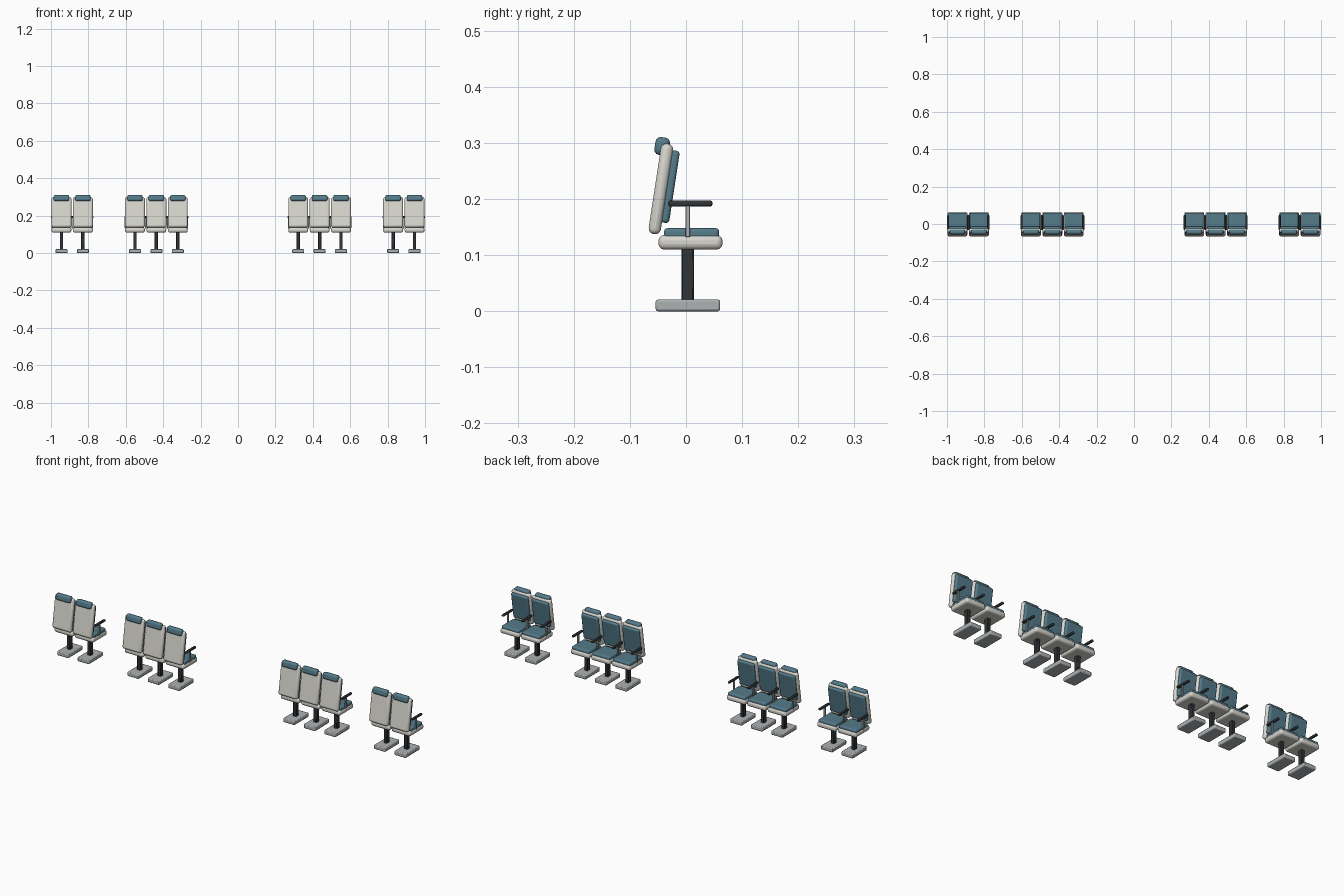
import bpy, math

if "Cube" in bpy.data.objects:
    bpy.data.objects.remove(bpy.data.objects["Cube"])

def material(name, rgb):
    m = bpy.data.materials.new(name)
    m.diffuse_color = (*rgb, 1)
    m.use_nodes = True
    m.node_tree.nodes["Principled BSDF"].inputs["Base Color"].default_value = m.diffuse_color
    return m

SHELL = material("shell", (0.68, 0.67, 0.62))
FABRIC = material("fabric", (0.09, 0.2, 0.26))
DARK = material("dark", (0.03, 0.035, 0.04))
METAL = material("metal", (0.42, 0.44, 0.45))
TILT = math.radians(-8.7)

def block(name, loc, size, bevel, mat, tilt=0.0, segments=3):
    bpy.ops.mesh.primitive_cube_add(size=1, location=loc)
    ob = bpy.context.object
    ob.name = name
    ob.scale = size
    bpy.ops.object.transform_apply(location=False, rotation=False, scale=True)
    ob.rotation_euler.x = tilt
    ob.data.materials.append(mat)
    mod = ob.modifiers.new("rounded", 'BEVEL')
    mod.width = bevel
    mod.segments = segments
    bpy.ops.object.shade_smooth_by_angle(angle=math.radians(35))
    return ob

def seat(x):
    # floor foot and column
    block("foot", (x, 0.0035, 0.0105), (0.064, 0.115, 0.021), 0.004, METAL, segments=2)
    block("column", (x, 0.003, 0.066), (0.018, 0.022, 0.098), 0.002, DARK, segments=1)
    # seat pan and cushion
    block("seat_pan", (x, 0.008, 0.123), (0.106, 0.114, 0.026), 0.010, SHELL)
    block("seat_cushion", (x, 0.010, 0.138), (0.098, 0.098, 0.020), 0.006, FABRIC)
    # reclined back shell, pad and headrest
    block("back_shell", (x, -0.0448, 0.218), (0.106, 0.022, 0.163), 0.010, SHELL, TILT)
    block("back_cushion", (x, -0.0285, 0.222), (0.092, 0.016, 0.130), 0.006, FABRIC, TILT)
    block("headrest", (x, -0.0425, 0.294), (0.083, 0.026, 0.032), 0.009, FABRIC, TILT)

def armrest(x):
    block("armrest_pad", (x, 0.008, 0.192), (0.012, 0.078, 0.010), 0.003, DARK, segments=2)
    block("armrest_post", (x, 0.003, 0.162), (0.008, 0.008, 0.060), 0.001, METAL, segments=1)

# two pairs outside, two triples inside
PITCH = 0.1145
for centre, count in ((-0.8865, 2), (-0.4365, 3), (0.4365, 3), (0.8865, 2)):
    xs = [centre + (i - (count - 1) / 2) * PITCH for i in range(count)]
    for x in xs:
        seat(x)
    # armrests at both ends and between neighbours
    armrest(xs[0] - 0.0505)
    armrest(xs[-1] + 0.0505)
    for x in xs[:-1]:
        armrest(x + PITCH / 2)
